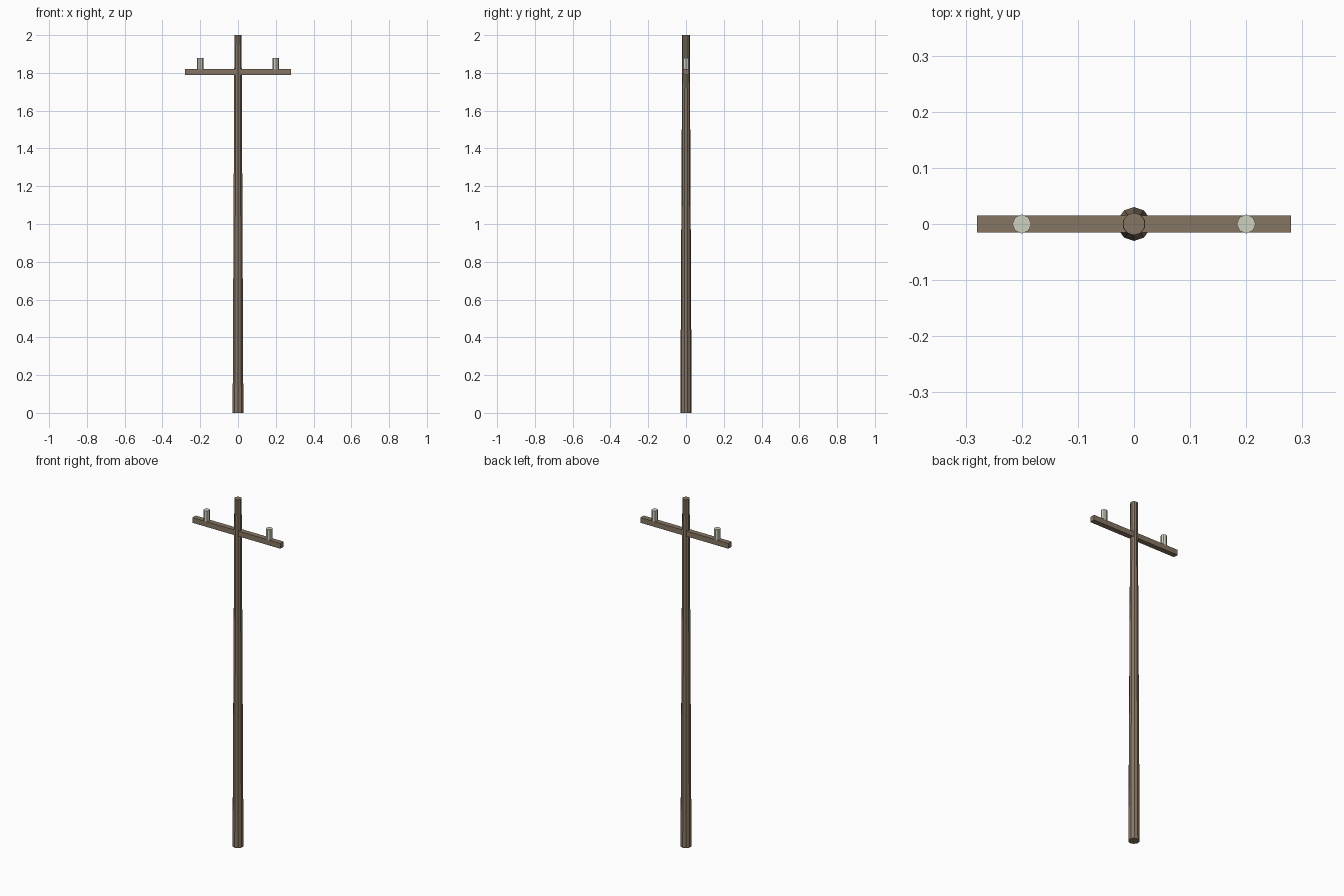
import bpy
import bmesh
from mathutils import Matrix

if "Cube" in bpy.data.objects:
    bpy.data.objects.remove(bpy.data.objects["Cube"])


def material(name, rgb):
    mat = bpy.data.materials.new(name)
    mat.diffuse_color = (*rgb, 1)
    mat.use_nodes = True
    mat.node_tree.nodes["Principled BSDF"].inputs["Base Color"].default_value = mat.diffuse_color
    return mat


def add_object(name, bm, mat):
    mesh = bpy.data.meshes.new(name)
    bm.to_mesh(mesh)
    bm.free()
    mesh.materials.append(mat)
    obj = bpy.data.objects.new(name, mesh)
    bpy.context.collection.objects.link(obj)
    return obj


def tapered(name, sides, r_bottom, r_top, z0, z1, x, mat):
    bm = bmesh.new()
    bmesh.ops.create_cone(bm, cap_ends=True, segments=sides, radius1=r_bottom,
                          radius2=r_top, depth=z1 - z0,
                          matrix=Matrix.Translation((x, 0, (z0 + z1) / 2)))
    return add_object(name, bm, mat)


def box(name, size, centre, mat):
    bm = bmesh.new()
    bmesh.ops.create_cube(bm, size=1, matrix=Matrix.Translation(centre)
                          @ Matrix.Diagonal((*size, 1)))
    return add_object(name, bm, mat)


wood = material("weathered_wood", (0.24, 0.18, 0.125))
ceramic = material("pale_ceramic", (0.61, 0.63, 0.52))

# Tapered ten-sided pole
tapered("pole", 10, 0.03, 0.02, 0, 2, 0, wood)

# Crossarm through the pole
box("crossarm", (0.56, 0.03, 0.03), (0, 0, 1.805), wood)

# Insulators standing on the crossarm
for side, x in (("left", -0.2), ("right", 0.2)):
    tapered(f"{side}_insulator", 8, 0.017, 0.017, 1.815, 1.88, x, ceramic)
